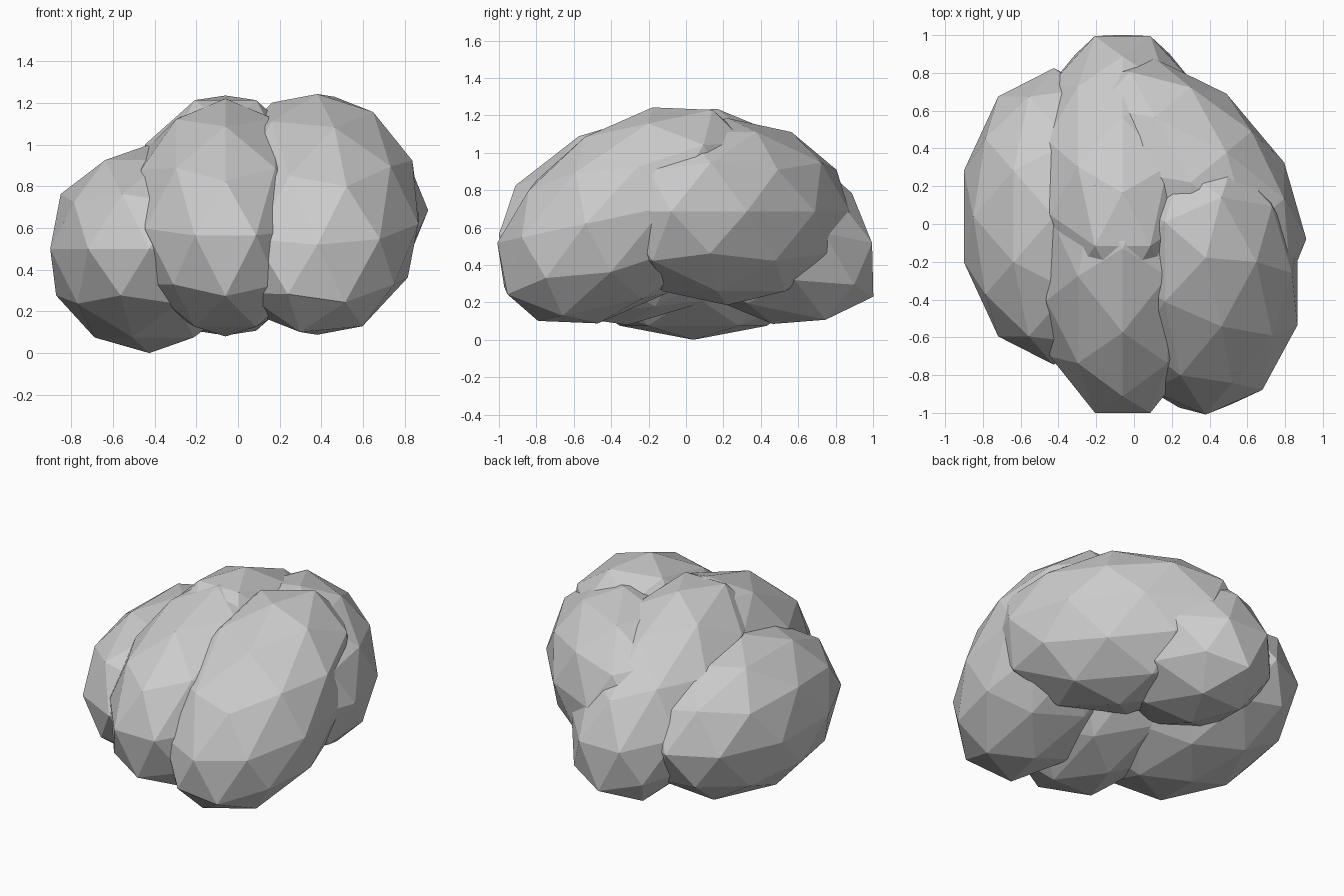
import bpy, bmesh
from math import radians
from mathutils import Matrix, Vector

if "Cube" in bpy.data.objects:
    bpy.data.objects.remove(bpy.data.objects["Cube"])


def lobe(name, centre, radii, tilt=0, yaw=0, spin=0):
    """Low-poly ball stretched along a tilted axis; spin turns the facets only."""
    bm = bmesh.new()
    bmesh.ops.create_icosphere(bm, subdivisions=2, radius=1)
    lean = Matrix.Rotation(radians(tilt), 3, 'X')
    stretch = lean @ Matrix.Diagonal(Vector(radii)) @ lean.transposed()
    shape = (Matrix.Rotation(radians(yaw), 3, 'Z') @ stretch
             @ Matrix.Rotation(radians(spin), 3, 'Z'))
    bm.transform(Matrix.Translation(centre) @ shape.to_4x4())
    mesh = bpy.data.meshes.new(name)
    bm.to_mesh(mesh)
    bm.free()
    obj = bpy.data.objects.new(name, mesh)
    bpy.context.collection.objects.link(obj)
    return obj


# Level lobe on the left, resting on the ground
lobe("left_lobe", (-0.425, 0.04, 0.5), (0.5, 0.785, 0.5))

# Middle pair, leaning down towards the front and the back
lobe("front_middle_lobe", (-0.06, -0.22, 0.65), (0.475, 0.849, 0.541), tilt=18, spin=-90)
lobe("back_middle_lobe", (-0.06, 0.315, 0.66), (0.475, 0.81, 0.48), tilt=-32.5, spin=90)

# Right side: one leaning forward, one turned across the back corner
lobe("front_right_lobe", (0.38, -0.325, 0.665), (0.51, 0.786, 0.475), tilt=35)
lobe("back_right_lobe", (0.30, 0.22, 0.685), (0.47, 0.77, 0.5), yaw=40)
